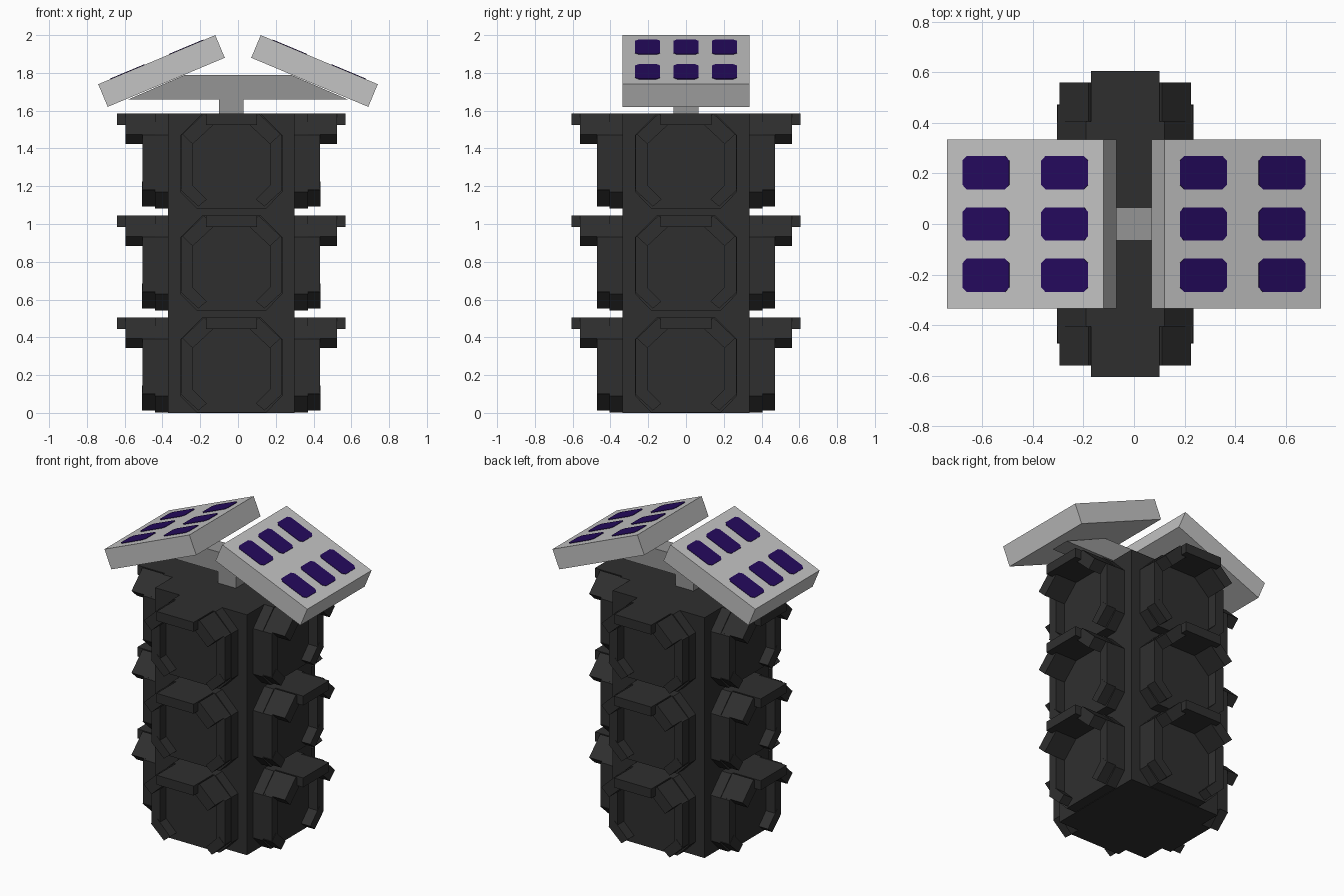
import bpy, bmesh, math
from mathutils import Matrix, Vector

if "Cube" in bpy.data.objects:
    bpy.data.objects.remove(bpy.data.objects["Cube"])


def material(name, rgb):
    m = bpy.data.materials.new(name)
    m.use_nodes = True
    m.diffuse_color = (*rgb, 1)
    m.node_tree.nodes["Principled BSDF"].inputs["Base Color"].default_value = (*rgb, 1)
    return m


CHARCOAL = material("charcoal", (0.028, 0.028, 0.028))
LIGHT = material("light_grey", (0.55, 0.55, 0.55))
MID = material("mid_grey", (0.3, 0.3, 0.3))
PURPLE = material("deep_purple", (0.018, 0.003, 0.11))


def prism(bm, profile, near, far, matrix=Matrix()):
    """Extrude an (x, z) profile along y from near to far."""
    rings = [[bm.verts.new(matrix @ Vector((x, y, z))) for x, z in profile]
             for y in (near, far)]
    bm.faces.new(rings[0])
    bm.faces.new(rings[1][::-1])
    n = len(profile)
    for i in range(n):
        j = (i + 1) % n
        bm.faces.new((rings[0][j], rings[0][i], rings[1][i], rings[1][j]))


def finish(name, bm, mat):
    bmesh.ops.recalc_face_normals(bm, faces=bm.faces)
    mesh = bpy.data.meshes.new(name)
    bm.to_mesh(mesh)
    bm.free()
    mesh.materials.append(mat)
    obj = bpy.data.objects.new(name, mesh)
    bpy.context.collection.objects.link(obj)
    return obj


def rect(x0, x1, z0, z1):
    return [(x0, z0), (x1, z0), (x1, z1), (x0, z1)]


def mirrored(profile):
    return [(-x, z) for x, z in profile]


# Square tower core
AXIS = -0.035
CORE, TOP, PITCH = 0.335, 1.585, 0.54
bm = bmesh.new()
prism(bm, rect(AXIS - CORE, AXIS + CORE, 0, TOP), -CORE, CORE)
finish("tower_core", bm, CHARCOAL)

# Parts of one bay, heights measured down from its top
bay_panel = [(-0.155, 0), (0.155, 0), (0.27, -0.115), (0.27, -0.415),
             (0.185, -0.502), (-0.185, -0.502), (-0.27, -0.415), (-0.27, -0.115)]
side_strip = [(0.205, -0.44), (0.205, -0.08), (0.268, -0.115), (0.268, -0.405)]
upper_strut = [(0.145, 0), (0.26, -0.11), (0.205, -0.162), (0.09, -0.055)]
lower_strut = [(0.27, -0.405), (0.175, -0.492), (0.13, -0.455), (0.225, -0.36)]
shelf = rect(-0.135, 0.135, -0.062, 0)

parts = {
    "bay_panels": ([bay_panel], 0.405),
    "bay_side_strips": ([side_strip, mirrored(side_strip)], 0.47),
    "bay_lower_struts": ([lower_strut, mirrored(lower_strut)], 0.472),
    "bay_upper_struts": ([upper_strut, mirrored(upper_strut)], 0.56),
    "bay_shelves": ([shelf], 0.605),
}

# Repeat each part on four sides and three storeys
for name, (profiles, depth) in parts.items():
    bm = bmesh.new()
    for side in range(4):
        for storey in range(3):
            place = (Matrix.Translation((AXIS, 0, TOP - PITCH * storey))
                     @ Matrix.Rotation(side * math.pi / 2, 4, "Z"))
            for profile in profiles:
                prism(bm, profile, -CORE + 0.01, -depth, place)
    finish(name, bm, CHARCOAL)

# Post and tapered beam carrying the solar panels
bm = bmesh.new()
prism(bm, rect(-0.1, 0.03, 1.58, 1.67), -0.065, 0.065)
finish("roof_post", bm, MID)
bm = bmesh.new()
prism(bm, [(-0.58, 1.66), (0.58, 1.66), (0.28, 1.79), (-0.28, 1.79)], -0.065, 0.065)
finish("panel_beam", bm, MID)

# Tilted panels with rounded cells; local x runs up the slope
LENGTH, HALF = 0.672, 0.335
CUT = 0.018
for name, mirror in (("right", 1), ("left", -1)):
    tilt = (Matrix.Diagonal((mirror, 1, 1, 1)) @ Matrix.Translation((-0.74, 0, 1.74))
            @ Matrix.Rotation(-math.atan2(0.26, 0.62), 4, "Y"))
    bm = bmesh.new()
    prism(bm, rect(0, LENGTH, -0.13, 0), -HALF, HALF, tilt)
    finish(name + "_solar_panel", bm, LIGHT)

    bm = bmesh.new()
    for start in (0.068, 0.406):
        for row in (-1, 0, 1):
            cx, cy, hx, hy = start + 0.1, row * 0.203, 0.1, 0.066
            outline = []
            for sx, sy in ((1, 1), (-1, 1), (-1, -1), (1, -1)):
                corner = [(cx + sx * hx, cy + sy * (hy - CUT)),
                          (cx + sx * (hx - CUT), cy + sy * hy)]
                outline += corner if sx == sy else corner[::-1]
            lay = tilt @ Matrix(((1, 0, 0, 0), (0, 0, 1, 0), (0, 1, 0, 0), (0, 0, 0, 1)))
            prism(bm, outline, -0.002, 0.003, lay)
    finish(name + "_solar_cells", bm, PURPLE)
